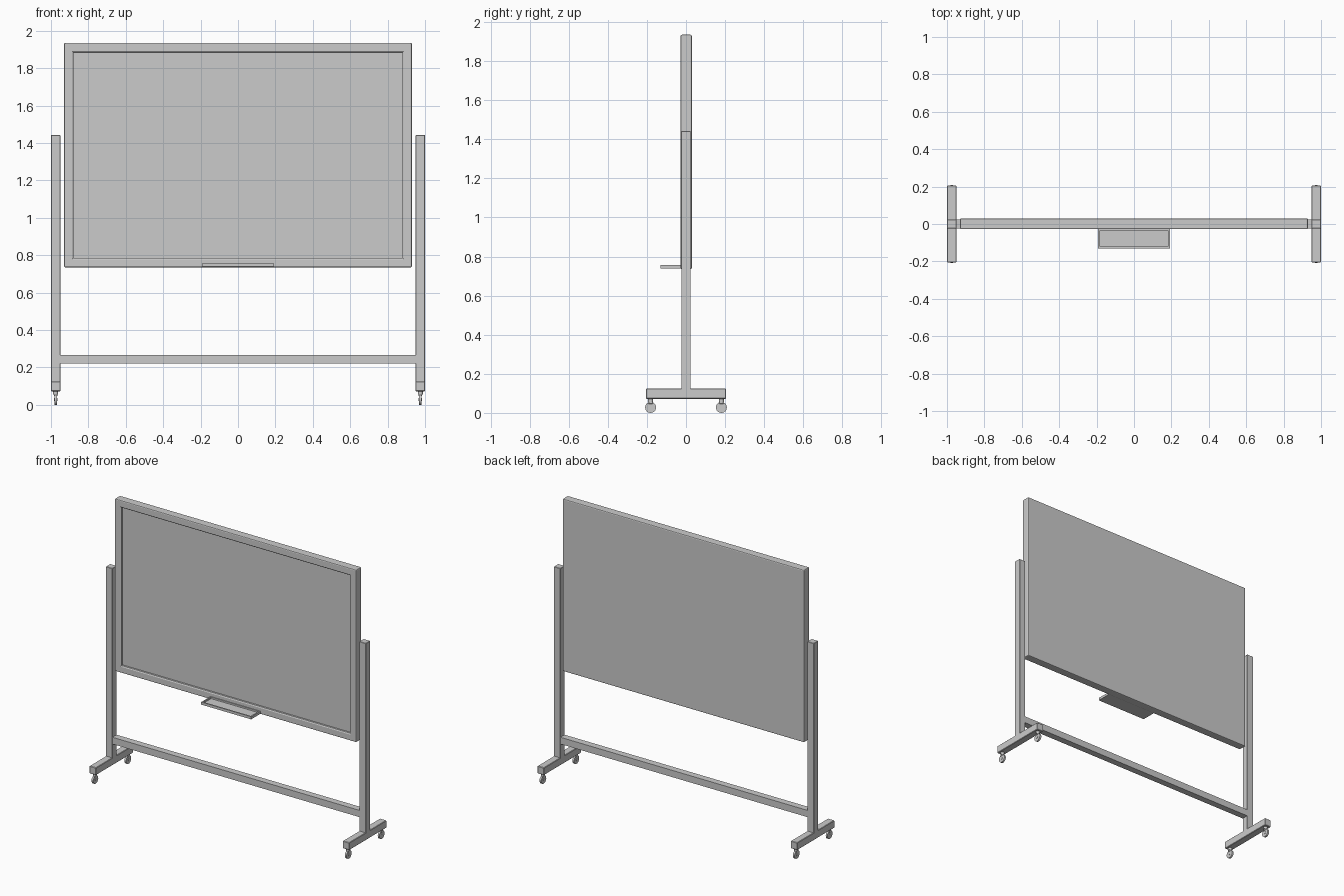
import bpy, bmesh, math
from mathutils import Matrix, Vector

if "Cube" in bpy.data.objects:
    bpy.data.objects.remove(bpy.data.objects["Cube"])


def finish(bm, name, smooth=False):
    bmesh.ops.recalc_face_normals(bm, faces=bm.faces)
    me = bpy.data.meshes.new(name)
    bm.to_mesh(me)
    bm.free()
    ob = bpy.data.objects.new(name, me)
    bpy.context.collection.objects.link(ob)
    if smooth:
        bpy.context.view_layer.objects.active = ob
        ob.select_set(True)
        bpy.ops.object.shade_smooth_by_angle(angle=math.radians(35))
        ob.select_set(False)
    return ob


def box_bm(lo, hi):
    lo, hi = Vector(lo), Vector(hi)
    bm = bmesh.new()
    m = Matrix.Translation((lo + hi) / 2) @ Matrix.Diagonal((*(hi - lo), 1))
    bmesh.ops.create_cube(bm, size=1, matrix=m)
    return bm


def bevel(bm, width, segments=1):
    bmesh.ops.bevel(bm, geom=bm.edges[:], offset=width, segments=segments,
                    profile=0.5, affect='EDGES')


def box(name, lo, hi, width=0.0):
    bm = box_bm(lo, hi)
    if width:
        bevel(bm, width)
    return finish(bm, name)


def cylinder(name, centre, radius, depth, axis='Z', sides=20):
    bm = bmesh.new()
    rot = Matrix.Rotation(math.pi / 2, 4, 'Y') if axis == 'X' else Matrix()
    bmesh.ops.create_cone(bm, cap_ends=True, segments=sides, radius1=radius,
                          radius2=radius, depth=depth,
                          matrix=Matrix.Translation(centre) @ rot)
    return finish(bm, name, True)


def recess(bm, axis, sign, steps):
    # inset the largest face on one side, then push it in step by step
    n = Vector([sign if i == axis else 0 for i in range(3)])
    bm.normal_update()
    face = max((f for f in bm.faces if f.normal.dot(n) > 0.99),
               key=lambda f: f.calc_area())
    for inset, depth in steps:
        if inset:
            bmesh.ops.inset_region(bm, faces=[face], thickness=inset,
                                   use_even_offset=True)
            shift = n * -depth
        else:
            shift = n * -depth
            bmesh.ops.inset_region(bm, faces=[face], thickness=0.0005,
                                   use_even_offset=True)
        bmesh.ops.translate(bm, verts=face.verts[:], vec=shift)


# Board: rounded frame with a sunken writing surface
bm = box_bm((-0.93, -0.028, 0.735), (0.93, 0.03, 1.935))
bevel(bm, 0.007, 2)
recess(bm, 1, -1, [(0.036, 0), (0.007, 0.004), (0, 0.012)])
finish(bm, "board")

# Pen tray with a raised rim
bm = box_bm((-0.192, -0.13, 0.738), (0.192, -0.026, 0.756))
recess(bm, 2, 1, [(0.009, 0), (0, 0.010)])
finish(bm, "pen_tray")

# Lower crossbar
box("crossbar", (-0.952, -0.023, 0.22), (0.952, 0.023, 0.267))

for side, s in (("left", -1), ("right", 1)):
    x = s * 0.975
    # Upright post and foot
    box(side + "_post", (x - 0.025, -0.024, 0.118), (x + 0.025, 0.024, 1.442), 0.002)
    box(side + "_foot", (x - 0.025, -0.205, 0.072), (x + 0.025, 0.205, 0.124), 0.003)
    # Casters: stem, fork and wheel
    for end, e in (("front", -1), ("back", 1)):
        y = e * 0.181
        tag = f"{side}_{end}_caster_"
        cylinder(tag + "stem", (x, y, 0.065), 0.013, 0.018)
        box(tag + "fork", (x - 0.009, y - 0.011, 0.046), (x + 0.009, y + 0.011, 0.058), 0.002)
        cylinder(tag + "wheel", (x, y, 0.028), 0.028, 0.013, 'X', 24)
        cylinder(tag + "axle", (x, y, 0.028), 0.008, 0.018, 'X', 12)
